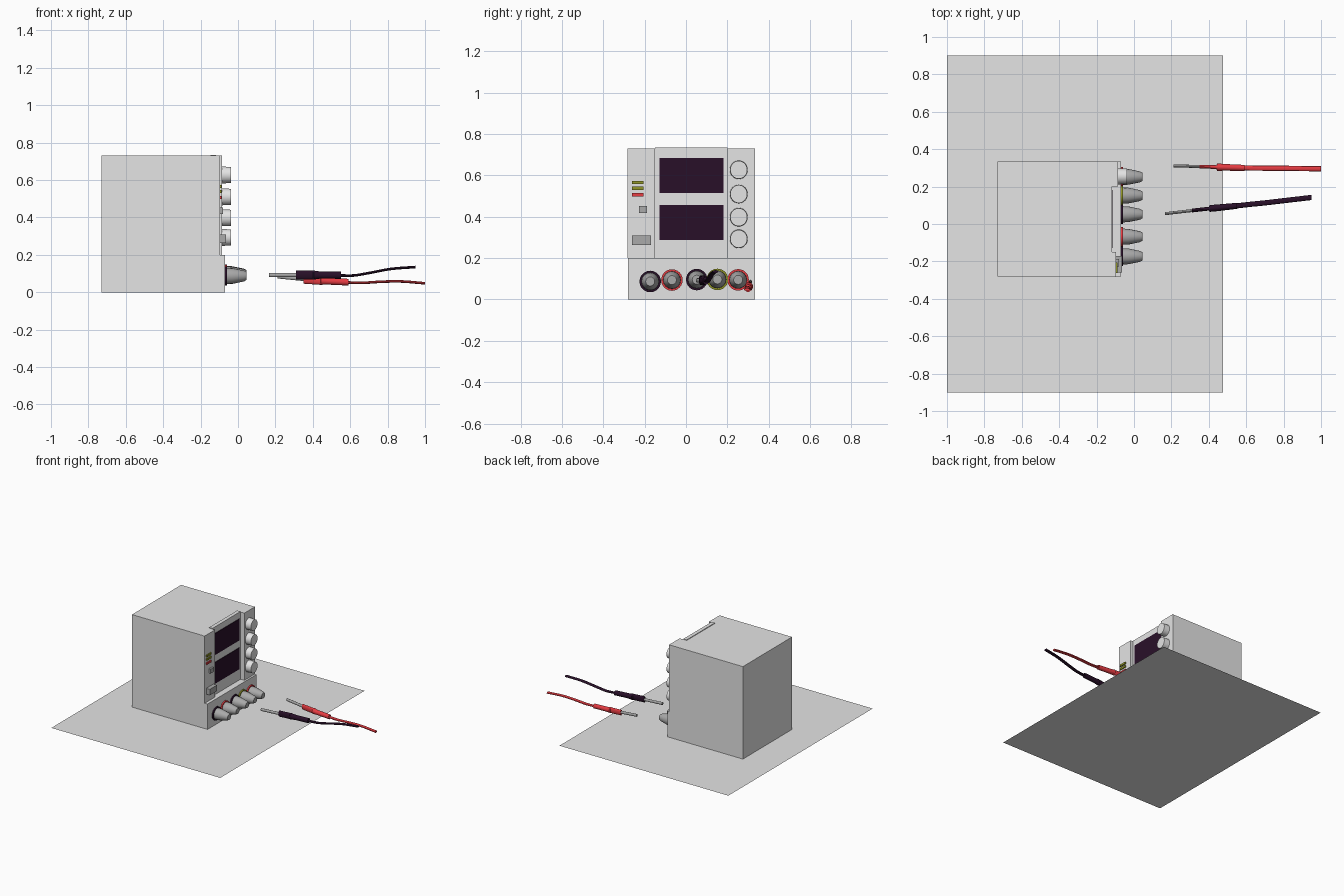
import bpy, bmesh, math
from mathutils import Vector

if "Cube" in bpy.data.objects:
    bpy.data.objects.remove(bpy.data.objects["Cube"])


def material(name, r, g, b):
    m = bpy.data.materials.new(name)
    m.diffuse_color = (r, g, b, 1)
    m.use_nodes = True
    m.node_tree.nodes["Principled BSDF"].inputs["Base Color"].default_value = m.diffuse_color
    return m


CASE = material("light grey", 0.78, 0.78, 0.78)
METAL = material("mid grey", 0.40, 0.40, 0.40)
DARK = material("dark plum", 0.022, 0.005, 0.022)
RED = material("red", 0.80, 0.045, 0.055)
OLIVE = material("olive", 0.28, 0.30, 0.02)


def finish(name, bm, mat, smooth=False):
    bmesh.ops.recalc_face_normals(bm, faces=bm.faces)
    me = bpy.data.meshes.new(name)
    bm.to_mesh(me)
    bm.free()
    me.materials.append(mat)
    ob = bpy.data.objects.new(name, me)
    bpy.context.collection.objects.link(ob)
    if smooth:
        bpy.ops.object.select_all(action='DESELECT')
        bpy.context.view_layer.objects.active = ob
        ob.select_set(True)
        bpy.ops.object.shade_smooth_by_angle(angle=math.radians(35))
    return ob


def box(name, x0, x1, y0, y1, z0, z1, mat):
    bm = bmesh.new()
    bmesh.ops.create_cube(bm, size=1)
    for v in bm.verts:
        v.co = ((x0 + x1) / 2 + v.co.x * (x1 - x0),
                (y0 + y1) / 2 + v.co.y * (y1 - y0),
                (z0 + z1) / 2 + v.co.z * (z1 - z0))
    return finish(name, bm, mat)


def loft(name, stations, mat, sides=20):
    """Closed loft along x; each station is (x, y, z, half width, half height)."""
    bm = bmesh.new()
    rings = []
    for x, y, z, ry, rz in stations:
        rings.append([bm.verts.new((x, y + ry * math.cos(2 * math.pi * i / sides),
                                    z + rz * math.sin(2 * math.pi * i / sides)))
                      for i in range(sides)])
    for a, b in zip(rings, rings[1:]):
        for i in range(sides):
            j = (i + 1) % sides
            bm.faces.new((a[i], a[j], b[j], b[i]))
    bm.faces.new(rings[0])
    bm.faces.new(rings[-1])
    return finish(name, bm, mat, True)


def cable(name, points, ry, rz, mat, steps=6):
    """Catmull-Rom path swept with an elliptical section."""
    p = [Vector(q) for q in points]
    p = [2 * p[0] - p[1]] + p + [2 * p[-1] - p[-2]]
    path = []
    for k in range(1, len(p) - 2):
        a, b, c, d = p[k - 1:k + 3]
        for s in range(steps + (k == len(p) - 3)):
            t = s / steps
            path.append(0.5 * (2 * b + (c - a) * t + (2 * a - 5 * b + 4 * c - d) * t ** 2
                               + (3 * b - a - 3 * c + d) * t ** 3))
    return loft(name, [(*q, ry, rz) for q in path], mat, 12)


# base sheet
bm = bmesh.new()
bm.faces.new([bm.verts.new(c) for c in ((-1, -.9, 0), (.475, -.9, 0), (.475, .9, 0), (-1, .9, 0))])
finish("base_sheet", bm, CASE)

# case: main housing with a stepped front
box("housing", -.73, -.12, -.28, .333, 0, .73, CASE)
box("terminal_panel", -.12, -.07, -.28, .333, 0, .2, CASE)
box("left_strip", -.12, -.095, -.283, -.15, .2, .73, CASE)
box("right_strip", -.12, -.085, .2, .333, .2, .73, CASE)
box("display_panel", -.147, -.118, -.15, .2, .2, .735, CASE)

# displays
for label, z0, z1 in (("upper", .515, .685), ("lower", .288, .457)):
    box(label + "_display", -.118, -.114, -.128, .182, z0, z1, DARK)

# indicator lights and buttons
for i, (z, m) in enumerate(((.566, OLIVE), (.538, OLIVE), (.506, RED))):
    box(f"indicator_light_{i + 1}", -.095, -.087, -.262, -.205, z - .008, z + .008, m)
box("small_button", -.095, -.08, -.228, -.188, .418, .452, METAL)
box("power_button", -.095, -.064, -.26, -.17, .263, .31, METAL)

# adjusting knobs
for i, z in enumerate((.627, .51, .398, .293)):
    loft(f"knob_{i + 1}", [(-.086, .255, z, .043, .045), (-.037, .255, z, .041, .043)], CASE, 32)

# binding posts with coloured collars
posts = ((-.173, .087, DARK), (-.068, .094, RED), (.052, .096, DARK),
         (.152, .097, OLIVE), (.252, .095, RED))
for i, (y, z, m) in enumerate(posts):
    loft(f"collar_{i + 1}", [(-.07, y, z, .052, .052), (-.06, y, z, .052, .052)], m, 24)
    loft(f"post_{i + 1}", [(-.06, y, z, .043, .043), (-.03, y, z, .042, .042),
                           (.032, y, z, .029, .029), (.045, y, z, .022, .022)], METAL, 16)

# black test lead: pin, handle, cable
loft("black_lead_pin", [(.165, .055, .092, .008, .011), (.32, .073, .092, .008, .011)], METAL, 12)
loft("black_lead_handle", [(.31, .072, .093, .010, .024), (.40, .082, .093, .010, .024),
                           (.405, .083, .092, .018, .024), (.44, .086, .092, .018, .019),
                           (.55, .097, .091, .016, .019)], DARK)
cable("black_lead_cable", [(.54, .096, .09), (.62, .105, .09), (.70, .113, .103),
                           (.82, .127, .125), (.95, .142, .135)], .014, .007, DARK)

# red test lead: pin, handle, cable
loft("red_lead_pin", [(.21, .311, .085, .008, .011), (.36, .307, .07, .008, .011)], METAL, 12)
loft("red_lead_handle", [(.35, .307, .068, .009, .022), (.44, .304, .062, .010, .022),
                         (.445, .304, .062, .020, .022), (.48, .303, .059, .018, .018),
                         (.59, .30, .054, .016, .018)], RED)
cable("red_lead_cable", [(.58, .30, .053), (.66, .299, .05), (.76, .298, .056),
                         (.87, .297, .058), (1.0, .295, .048)], .014, .007, RED)
